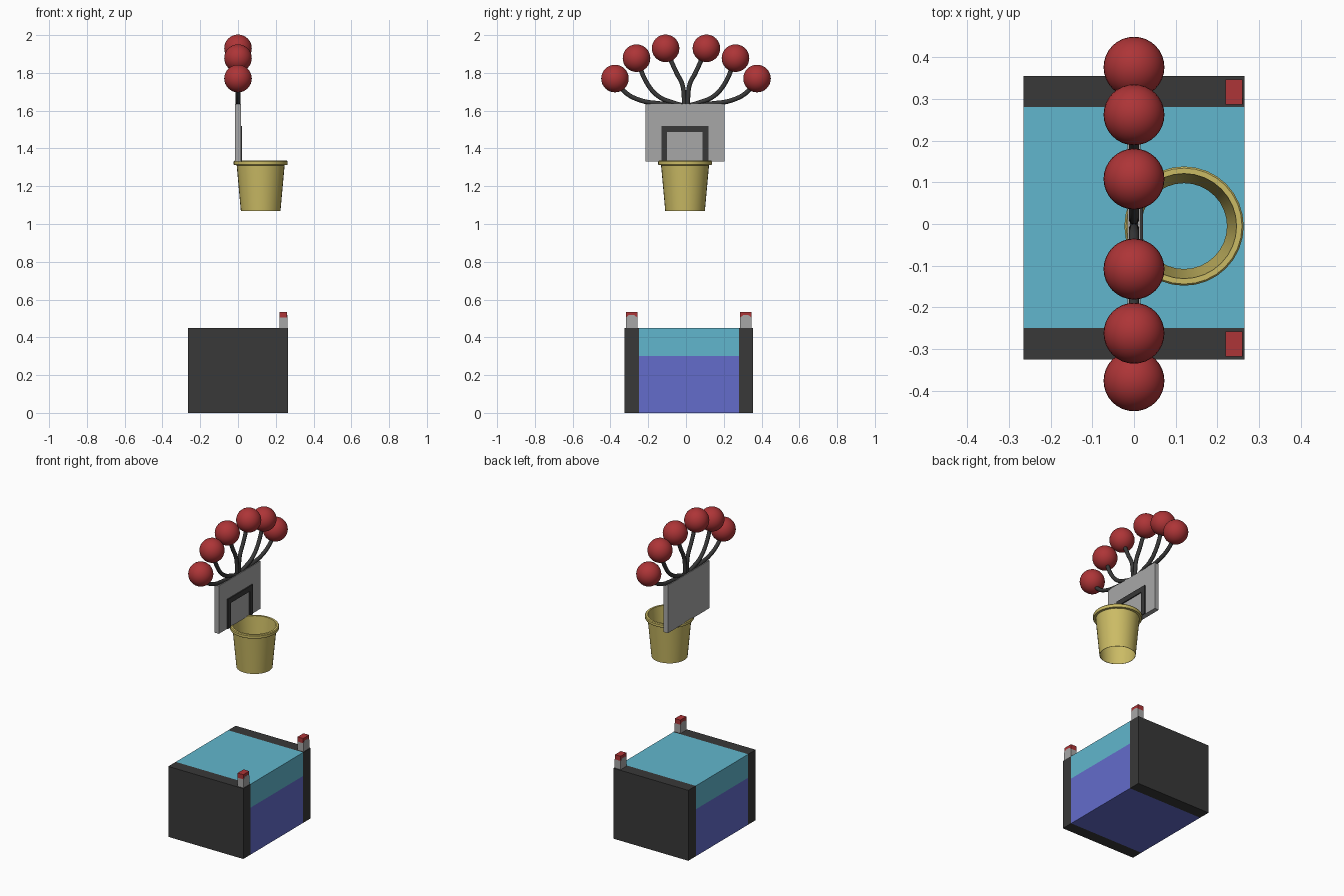
import bpy, bmesh, math
from mathutils import Vector

if "Cube" in bpy.data.objects:
    bpy.data.objects.remove(bpy.data.objects["Cube"], do_unlink=True)


def material(name, r, g, b):
    m = bpy.data.materials.new(name)
    m.use_nodes = True
    m.diffuse_color = (r, g, b, 1)
    bsdf = next(n for n in m.node_tree.nodes if n.type == 'BSDF_PRINCIPLED')
    bsdf.inputs["Base Color"].default_value = (r, g, b, 1)
    return m


red = material("red", .42, .035, .038)
dark = material("dark grey", .04, .04, .04)
grey = material("light grey", .39, .39, .39)
teal = material("teal", .12, .47, .61)
blue = material("blue", .125, .15, .60)
yellow = material("yellow", .60, .50, .13)


def finish(name, bm, mat, smooth=False):
    bmesh.ops.recalc_face_normals(bm, faces=bm.faces)
    mesh = bpy.data.meshes.new(name)
    bm.to_mesh(mesh)
    bm.free()
    mesh.materials.append(mat)
    ob = bpy.data.objects.new(name, mesh)
    bpy.context.collection.objects.link(ob)
    if smooth:
        bpy.ops.object.select_all(action='DESELECT')
        ob.select_set(True)
        bpy.context.view_layer.objects.active = ob
        bpy.ops.object.shade_smooth_by_angle(angle=math.radians(30))
    return ob


def prism(name, outline, x0, x1, mat):
    """Extrude a (y, z) outline along x."""
    bm = bmesh.new()
    face = bm.faces.new([bm.verts.new((x0, y, z)) for y, z in outline])
    out = bmesh.ops.extrude_face_region(bm, geom=[face])
    verts = [v for v in out["geom"] if isinstance(v, bmesh.types.BMVert)]
    bmesh.ops.translate(bm, verts=verts, vec=(x1 - x0, 0, 0))
    return finish(name, bm, mat)


def box(name, x0, x1, y0, y1, z0, z1, mat):
    return prism(name, [(y0, z0), (y1, z0), (y1, z1), (y0, z1)], x0, x1, mat)


# Base: two coloured layers between dark side walls
W, TOP = .265, .45
box("lower_block", -W, W, -.25, .28, 0, .30, blue)
box("upper_block", -W, W, -.25, .28, .30, TOP, teal)
for side, y0 in (("front", -.325), ("back", .28)):
    box(side + "_wall", -W, W, y0, y0 + .075, 0, TOP, dark)

# Small posts with peaked grey bodies and red caps
for side, y in (("front", -.288), ("back", .317)):
    h = .03
    prism(side + "_post", [(y - h, TOP), (y + h, TOP), (y + h, .505),
                           (y + .015, .517), (y - .015, .517), (y - h, .505)],
          .219, .261, grey)
    box(side + "_post_cap", .22, .26, y - h, y + h, .505, .535, red)

# Backboard with a dark square marking
box("backboard", -.015, .015, -.215, .205, 1.33, 1.635, grey)
prism("board_marking", [(-.13, 1.33), (-.13, 1.52), (.12, 1.52), (.12, 1.33),
                        (.088, 1.33), (.088, 1.487), (-.10, 1.487), (-.10, 1.33)],
      .015, .022, dark)

# Open-ended basket with a thick rim, turned around its axis
bm = bmesh.new()
axis = Vector((.12, -.005, 0))
profile = [(.105, 1.07), (.127, 1.311), (.140, 1.312), (.143, 1.317), (.143, 1.330),
           (.139, 1.335), (.126, 1.335), (.124, 1.311), (.103, 1.07)]
ring = [bm.verts.new(axis + Vector((r, 0, z))) for r, z in profile]
edges = [bm.edges.new((ring[i - 1], ring[i])) for i in range(len(ring))]
bmesh.ops.spin(bm, geom=ring + edges, cent=axis, axis=(0, 0, 1),
               angle=math.tau, steps=32, use_merge=True)
bmesh.ops.remove_doubles(bm, verts=bm.verts, dist=.0005)
finish("basket", bm, yellow, True)

# Fan of curved stems, each ending in a red ball
paths = {
    "outer": [(.02, 1.628), (.14, 1.638), (.245, 1.656), (.325, 1.70), (.376, 1.77)],
    "middle": [(.02, 1.628), (.07, 1.643), (.14, 1.672), (.20, 1.735), (.262, 1.878)],
    "inner": [(.008, 1.628), (.02, 1.74), (.05, 1.80), (.108, 1.93)],
}
for name, path in paths.items():
    for side, s in (("front", -1), ("back", 1)):
        curve = bpy.data.curves.new(f"{side}_{name}_stem", 'CURVE')
        curve.dimensions = '3D'
        curve.bevel_depth = .012
        curve.bevel_resolution = 2
        curve.use_fill_caps = True
        curve.resolution_u = 8
        spline = curve.splines.new('BEZIER')
        spline.bezier_points.add(len(path) - 1)
        for p, (y, z) in zip(spline.bezier_points, path):
            p.co = (0, s * y, z)
            p.handle_left_type = p.handle_right_type = 'AUTO'
        curve.materials.append(dark)
        bpy.context.collection.objects.link(bpy.data.objects.new(curve.name, curve))

        bm = bmesh.new()
        bmesh.ops.create_uvsphere(bm, u_segments=32, v_segments=16, radius=.073)
        y, z = path[-1]
        bmesh.ops.translate(bm, verts=bm.verts, vec=(0, s * y, z))
        finish(f"{side}_{name}_ball", bm, red, True)
